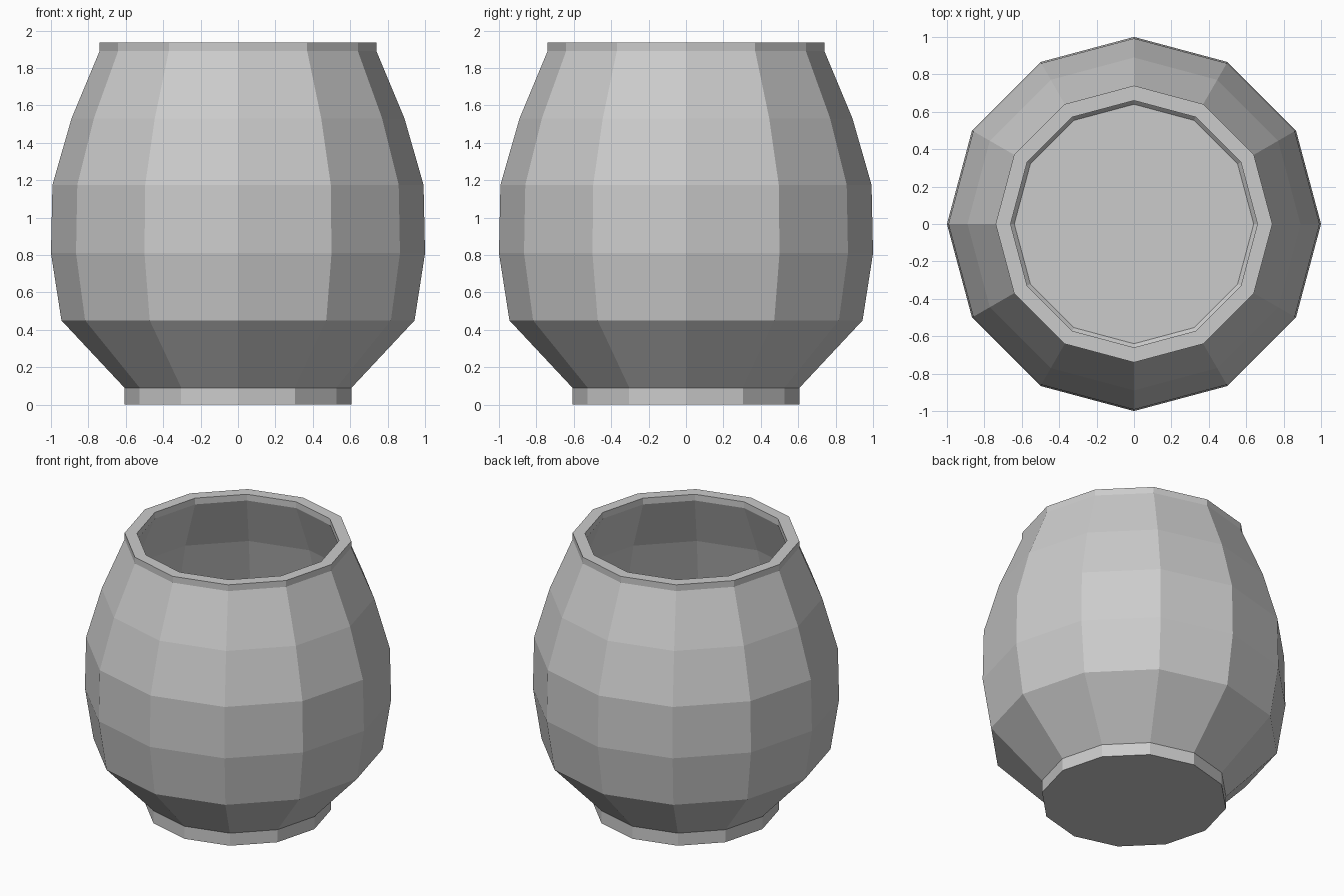
import bpy, bmesh
from math import cos, sin, pi

if "Cube" in bpy.data.objects:
    bpy.data.objects.remove(bpy.data.objects["Cube"])

SIDES = 12

# (radius, height): outside from foot to rim, then back down the inside
PROFILE = [
    (0.607, 0.0), (0.607, 0.09), (0.944, 0.45), (1.0, 0.81), (0.992, 1.175),
    (0.89, 1.53), (0.74, 1.89), (0.74, 1.935),
    (0.66, 1.935), (0.66, 1.89), (0.81, 1.53), (0.91, 1.175), (0.92, 0.81),
    (0.865, 0.47), (0.64, 0.23),
]


def lathe(name, profile):
    bm = bmesh.new()
    rings = [[bm.verts.new((r * cos(2 * pi * i / SIDES), r * sin(2 * pi * i / SIDES), z))
              for i in range(SIDES)] for r, z in profile]
    for a, b in zip(rings, rings[1:]):
        for i in range(SIDES):
            j = (i + 1) % SIDES
            bm.faces.new((a[i], a[j], b[j], b[i]))
    bm.faces.new(rings[0][::-1])   # underside
    bm.faces.new(rings[-1])        # inner floor
    bmesh.ops.recalc_face_normals(bm, faces=bm.faces)
    mesh = bpy.data.meshes.new(name)
    bm.to_mesh(mesh)
    bm.free()
    obj = bpy.data.objects.new(name, mesh)
    bpy.context.collection.objects.link(obj)
    return obj


# Hollow faceted pot with foot and rim
lathe("pot", PROFILE)
